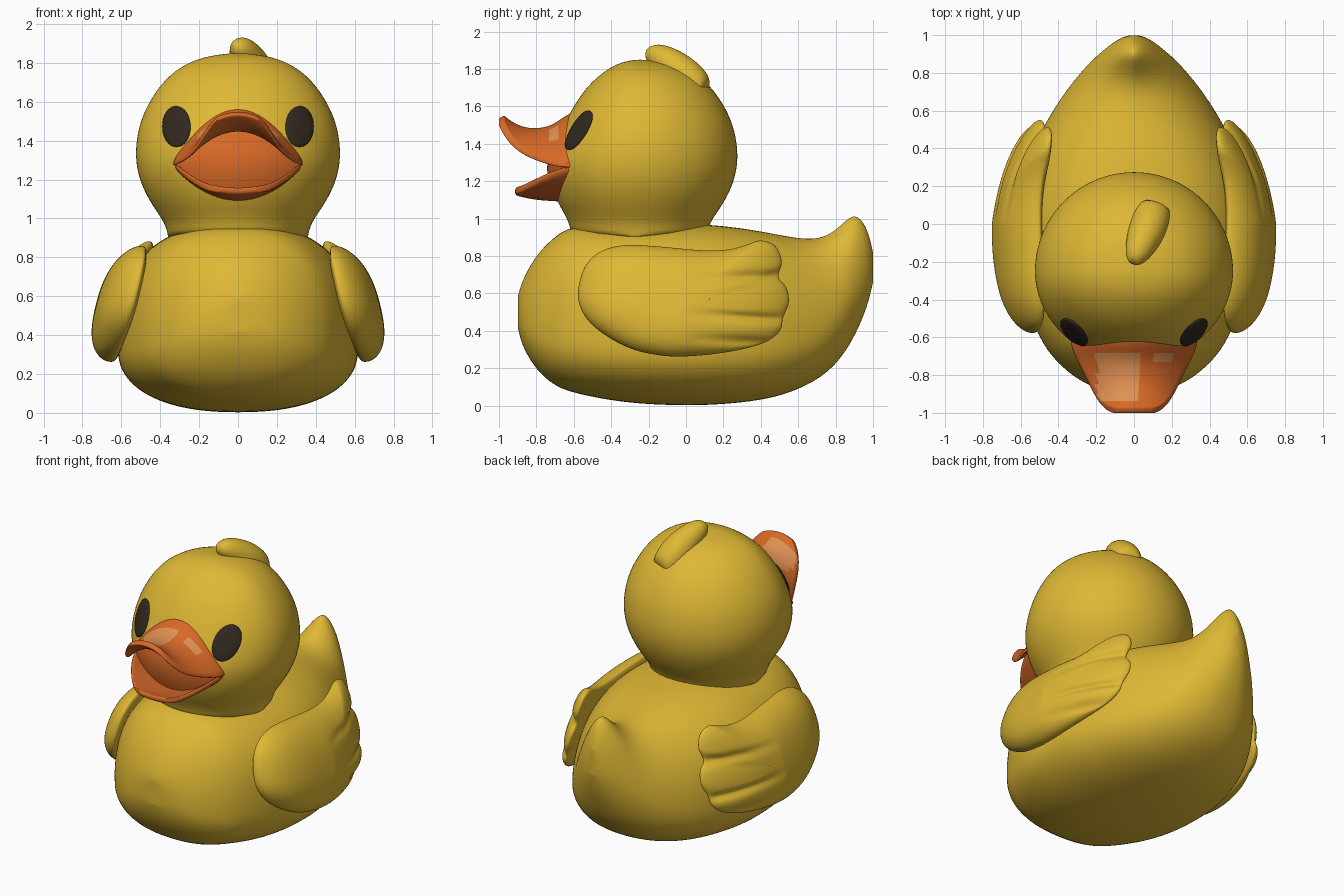
import bpy, bmesh, math
from math import sin, cos, pi, sqrt
from mathutils import Vector

if "Cube" in bpy.data.objects:
    bpy.data.objects.remove(bpy.data.objects["Cube"])


def material(name, rgb):
    m = bpy.data.materials.new(name)
    m.diffuse_color = (*rgb, 1)
    m.use_nodes = True
    m.node_tree.nodes["Principled BSDF"].inputs["Base Color"].default_value = m.diffuse_color
    return m


YELLOW = material("duck yellow", (0.74, 0.48, 0.035))
ORANGE = material("bill orange", (0.68, 0.14, 0.02))
PALE = material("pale orange", (0.74, 0.28, 0.085))
DARK = material("eye dark brown", (0.032, 0.022, 0.014))


def curve(pts, t):
    """Smooth interpolation of a table of (t, value...) rows."""
    n = len(pts)
    t = min(max(t, pts[0][0]), pts[-1][0])
    i = next(k for k in range(n - 1) if t <= pts[k + 1][0])

    def slope(k, c):
        a, b = pts[max(k - 1, 0)], pts[min(k + 1, n - 1)]
        return (b[c] - a[c]) / (b[0] - a[0])
    p, q = pts[i], pts[i + 1]
    d = q[0] - p[0]
    s = (t - p[0]) / d
    return [(2*s**3 - 3*s*s + 1) * p[c] + (s**3 - 2*s*s + s) * d * slope(i, c)
            + (3*s*s - 2*s**3) * q[c] + (s**3 - s*s) * d * slope(i + 1, c)
            for c in range(1, len(p))]


def make(name, verts, faces, mats, levels=1, rule=None):
    me = bpy.data.meshes.new(name)
    me.from_pydata([tuple(v) for v in verts], [], faces)
    for m in mats:
        me.materials.append(m)
    bm = bmesh.new()
    bm.from_mesh(me)
    bmesh.ops.recalc_face_normals(bm, faces=bm.faces)
    for f in bm.faces:
        f.smooth = True
        if rule and rule(f):
            f.material_index = 1
    bm.to_mesh(me)
    bm.free()
    ob = bpy.data.objects.new(name, me)
    bpy.context.collection.objects.link(ob)
    if levels:
        mod = ob.modifiers.new("smooth", 'SUBSURF')
        mod.levels = mod.render_levels = levels
    return ob


def loft(name, rings, mats, levels=1, rule=None):
    """Skin closed rings (even point count), capping ends with quad strips."""
    n = len(rings[0])
    verts = [p for r in rings for p in r]
    faces = [(k*n + i, k*n + (i+1) % n, (k+1)*n + (i+1) % n, (k+1)*n + i)
             for k in range(len(rings) - 1) for i in range(n)]
    for o in (0, (len(rings) - 1) * n):
        faces += [(o+i, o+i+1, o+n-2-i, o+n-1-i) for i in range(n//2 - 1)]
    return make(name, verts, faces, mats, levels, rule)


# body with upturned tail: y, bottom z, top z, half width, upper roundness
BODY = [(-.9, .42, .58, .07, 2), (-.885, .355, .64, .15, 2), (-.86, .29, .70, .23, 2),
        (-.8, .19, .81, .335, 2.1), (-.71, .11, .90, .43, 2.3), (-.62, .07, .965, .495, 2.5),
        (-.4, .025, .975, .59, 2.6), (-.2, .005, .975, .62, 2.6), (0, 0, .975, .625, 2.6),
        (.15, .003, .97, .61, 2.5), (.35, .02, .945, .555, 2.4), (.5, .05, .915, .49, 2.2),
        (.62, .095, .895, .42, 2.0), (.72, .15, .895, .35, 1.8), (.8, .22, .94, .285, 1.6),
        (.86, .30, 1.0, .23, 1.5), (.905, .38, 1.025, .18, 1.5), (.95, .48, .985, .125, 1.6),
        (.98, .57, .91, .08, 1.8), (1.0, .66, .82, .035, 2)]
rings = []
for y, zb, zt, w, n in BODY:
    zc, ring = zb + .34 * (zt - zb), []
    for i in range(32):
        a = 2 * pi * (i + .5) / 32 - pi / 2
        e, h = (n, zt - zc) if sin(a) > 0 else (2.3, zc - zb)
        ring.append((math.copysign(w * abs(cos(a)) ** (2/e), cos(a)), y,
                     zc + math.copysign(h * abs(sin(a)) ** (2/e), sin(a))))
    rings.append(ring)
loft("body", rings, [YELLOW], 2)

# head: z, radius, front flattening
HEAD = [(.9, .36, 1), (.96, .372, 1), (1.0, .395, .98), (1.1, .46, .96), (1.2, .505, .94),
        (1.3, .525, .92), (1.4, .522, .87), (1.5, .5, .81), (1.6, .455, .77), (1.7, .385, .73),
        (1.77, .305, .68), (1.82, .205, .64), (1.843, .1, .64), (1.85, .02, .64)]
levels = [.9 + .04 * i for i in range(22)] + [1.77, 1.795, 1.82, 1.835, 1.845, 1.85]
rings = []
for z in levels:
    r, f = curve(HEAD, z)
    rings.append([(r * cos(a), -.25 + r * sin(a) * (f if sin(a) < 0 else 1), z)
                  for a in [2 * pi * i / 48 for i in range(48)]])
loft("head", rings, [YELLOW])


def on_head(x, z, lift):
    """Point on the front of the head, lifted outward."""
    r, f = curve(HEAD, z)
    y = -.25 - f * sqrt(max(r*r - x*x, 0))
    out = Vector((x, y + .25, (z - 1.36) * .6)).normalized()
    return Vector((x, y, z)) + out * lift


# tuft of feathers on the crown
rings = []
TUFT = [(.12, .09, 1.66, .08), (.10, .05, 1.71, .10), (.075, -.02, 1.77, .105),
        (.045, -.09, 1.83, .09), (.02, -.15, 1.872, .07), (.005, -.185, 1.892, .05),
        (-.005, -.205, 1.902, .022)]
axis = Vector((-.12, -.27, .2)).normalized()
side = axis.cross(Vector((0, 0, 1))).normalized()
up = side.cross(axis)
for x, y, z, r in TUFT:
    rings.append([Vector((x, y, z)) + r * (cos(a) * side + sin(a) * up)
                  for a in [2 * pi * i / 16 for i in range(16)]])
loft("head_tuft", rings, [YELLOW], 2)

# wings: padded outline with feather grooves toward the rear
OUT = [(-.58, .6), (-.545, .74), (-.46, .825), (-.33, .86), (-.15, .853), (.08, .832),
       (.22, .835), (.32, .86), (.4, .885), (.48, .855), (.515, .77), (.495, .69),
       (.54, .63), (.552, .55), (.52, .47), (.505, .4), (.42, .335), (.25, .29),
       (.05, .265), (-.12, .265), (-.3, .305), (-.46, .395), (-.55, .49)]
N = len(OUT)
wrap = [(k, *OUT[k % N]) for k in range(-2, N + 3)]
outline = [curve(wrap, k / 4) for k in range(4 * N)]
GROOVES = [(.69, .03), (.475, -.06), (.345, -.05)]
SHELL = [(0.04, 1)] + [(i / 14, 1) for i in range(1, 14)] + [(.97, 1), (.99, 1), (1, 0),
         (.98, -1), (.9, -1), (.7, -1), (.4, -1), (.1, -1)]


def wing_point(y0, z0, s, side, mirror):
    cy, cz = -.03 + .25 * y0, .56       # centre line spreads lengthwise
    y, z = cy + (y0 - cy) * s, cz + (z0 - cz) * s
    rim = .60 - .25 * (z - .45) - (.25 * y*y if y > 0 else .1 * y*y)
    puff = sqrt(max(1 - s ** 2.5, 0))
    if side > 0:
        x = rim + .158 * puff * (1 - .8 * max(y, 0))
        fade = min(max((y + .02) / .35, 0), 1)
        for gz, tilt in GROOVES:
            x -= .028 * fade * min(1, puff * 2) * math.exp(-((z - gz - tilt * (y - .3)) / .022) ** 2)
    else:
        x = rim - .05 * puff
    return (mirror * x, y, z)


for label, m in (("right_wing", 1), ("left_wing", -1)):
    rings = [[wing_point(y, z, s, d, m) for y, z in outline] for s, d in SHELL]
    loft(label, rings, [YELLOW])


# bill halves: y, half width, middle z, edge z, tilt of the sheet
U = [i / 9 - 1 for i in range(19)]


def bill(name, rows, power, thick, mats, rule=None):
    rings = []
    for y, w, zm, ze, tilt in rows:
        top = [Vector((w * u, y, ze + (zm - ze) * (1 - abs(u) ** power))) for u in U]
        off = Vector((0, -sin(tilt), -cos(tilt))) * thick
        rings.append(top + [p + off for p in reversed(top)])
    loft(name, rings, mats, 2, rule)


def pale_patch(f):
    c = f.calc_center_median()
    return (f.normal.z > .3 and -.95 < c.y < -.66
            and (-.2 < c.x < .02 or (.09 < c.x < .19 and c.y > -.71)))


UPPER = [(-.59, .335, 1.575, 1.295, 0), (-.64, .335, 1.555, 1.297, 0), (-.68, .322, 1.525, 1.302, 0),
         (-.73, .297, 1.495, 1.313, 0), (-.79, .265, 1.483, 1.335, .1), (-.85, .235, 1.485, 1.362, .3),
         (-.90, .207, 1.502, 1.40, .5), (-.94, .175, 1.525, 1.45, .8), (-.965, .135, 1.545, 1.505, 1.0),
         (-.972, .10, 1.552, 1.53, 1.1)]
bill("upper_bill", UPPER, 2.0, .038, [ORANGE, PALE], pale_patch)
LOWER = [(-.58, .33, 1.12, 1.295, 0), (-.64, .325, 1.125, 1.29, 0), (-.72, .295, 1.13, 1.262, 0),
         (-.79, .25, 1.135, 1.228, 0), (-.85, .20, 1.145, 1.195, 0), (-.89, .15, 1.155, 1.175, 0),
         (-.915, .09, 1.162, 1.168, 0)]
bill("lower_bill", LOWER, 2.0, .036, [ORANGE])

# mouth lining over the head between the bill halves
verts, faces = [], []
for u in U:
    lo, hi = 1.11 + .165 * u*u, 1.295 + .235 * (1 - u*u)
    verts += [on_head(.325 * u, lo + (hi - lo) * k / 8, .009) for k in range(9)]
for i in range(18):
    faces += [(i*9 + k, i*9 + k + 1, i*9 + k + 10, i*9 + k + 9) for k in range(8)]
lining = make("mouth_lining", verts, faces, [ORANGE], 0)
if lining.data.polygons[70].normal.y > 0:
    lining.data.flip_normals()

# oval eyes laid on the head
for label, m in (("right_eye", 1), ("left_eye", -1)):
    rings = []
    for s, lift in ((1, -.01), (1, .006), (.93, .009), (.6, .009), (.25, .009), (.02, .009)):
        rings.append([on_head(m * (.315 + .07 * s * cos(a)), 1.472 + .104 * s * sin(a), lift)
                      for a in [2 * pi * i / 32 for i in range(32)]])
    loft(label, rings, [DARK], 0)
